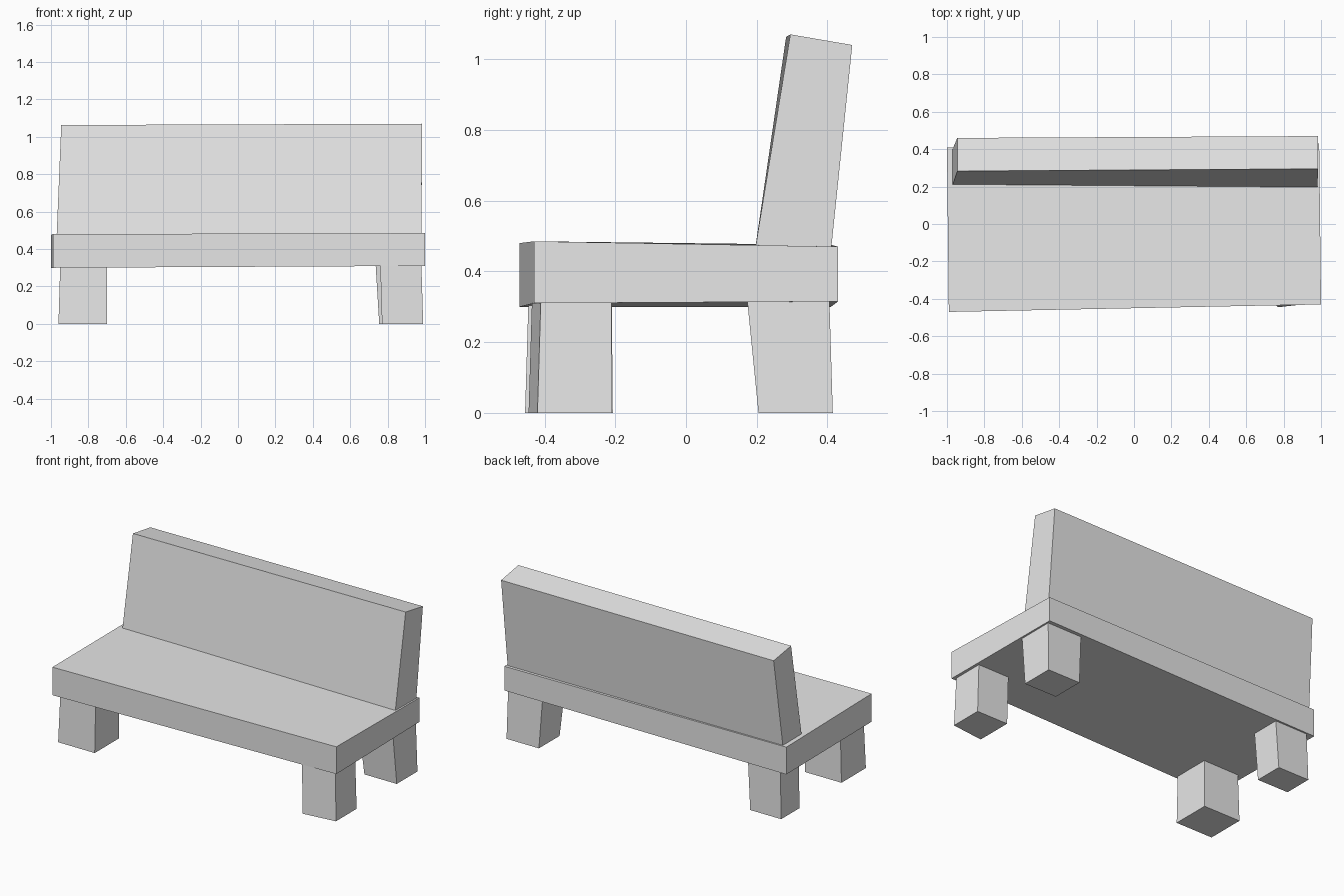
import bpy
import bmesh

default_cube = bpy.data.objects.get("Cube")
if default_cube:
    bpy.data.objects.remove(default_cube, do_unlink=True)

grey = bpy.data.materials.new("plain grey")
grey.use_nodes = True
grey.diffuse_color = (0.8, 0.8, 0.8, 1)
grey.node_tree.nodes["Principled BSDF"].inputs["Base Color"].default_value = grey.diffuse_color


def make_loft(name, first_ring, second_ring):
    """Join two four-sided rings into a closed block with flat faces."""
    bm = bmesh.new()
    first = [bm.verts.new(point) for point in first_ring]
    second = [bm.verts.new(point) for point in second_ring]
    bm.faces.new(first)
    bm.faces.new(second)
    for i in range(len(first)):
        j = (i + 1) % len(first)
        bm.faces.new((first[i], first[j], second[j], second[i]))
    bmesh.ops.recalc_face_normals(bm, faces=bm.faces)
    mesh = bpy.data.meshes.new(name)
    bm.to_mesh(mesh)
    bm.free()
    mesh.materials.append(grey)
    block = bpy.data.objects.new(name, mesh)
    bpy.context.collection.objects.link(block)
    return block


def make_rectangle(x_range, y_range, z, twist=0.0):
    """Horizontal ring; twist pushes the inner front corner forward."""
    (x0, x1), (y0, y1) = x_range, y_range
    return [(x0, y0 - twist, z), (x1, y0, z), (x1, y1, z), (x0, y1, z)]


def make_leg(name, foot_x, foot_y, top_x, top_y, twist=0.0):
    """Leg running from the ground up into the seat."""
    return make_loft(name,
                     make_rectangle(foot_x, foot_y, 0, twist),
                     make_rectangle(top_x, top_y, 0.33, twist))


# Seat slab, slightly out of square
make_loft("seat",
          [(-0.99, -0.47, 0.3), (-1, 0.41, 0.3), (-1, 0.41, 0.475), (-0.99, -0.47, 0.48)],
          [(1, -0.43, 0.31), (0.99, 0.43, 0.315), (0.99, 0.43, 0.47), (1, -0.43, 0.485)])

# Leaning backrest, thinner towards the top
make_loft("backrest",
          [(-0.97, 0.21, 0.46), (-0.97, 0.4, 0.46), (-0.945, 0.46, 1.035), (-0.945, 0.283, 1.063)],
          [(0.98, 0.195, 0.46), (0.98, 0.41, 0.46), (0.985, 0.47, 1.04), (0.985, 0.295, 1.07)])

# Four chunky uneven legs
make_leg("front_left_leg", (0.77, 0.99), (-0.42, -0.21), (0.76, 0.98), (-0.41, -0.21), twist=0.025)
make_leg("front_right_leg", (-0.96, -0.7), (-0.455, -0.207), (-0.95, -0.7), (-0.445, -0.21))
make_leg("back_left_leg", (0.755, 0.985), (0.205, 0.415), (0.735, 0.98), (0.172, 0.405))
make_leg("back_right_leg", (-0.96, -0.74), (0.22, 0.405), (-0.95, -0.72), (0.21, 0.4))
